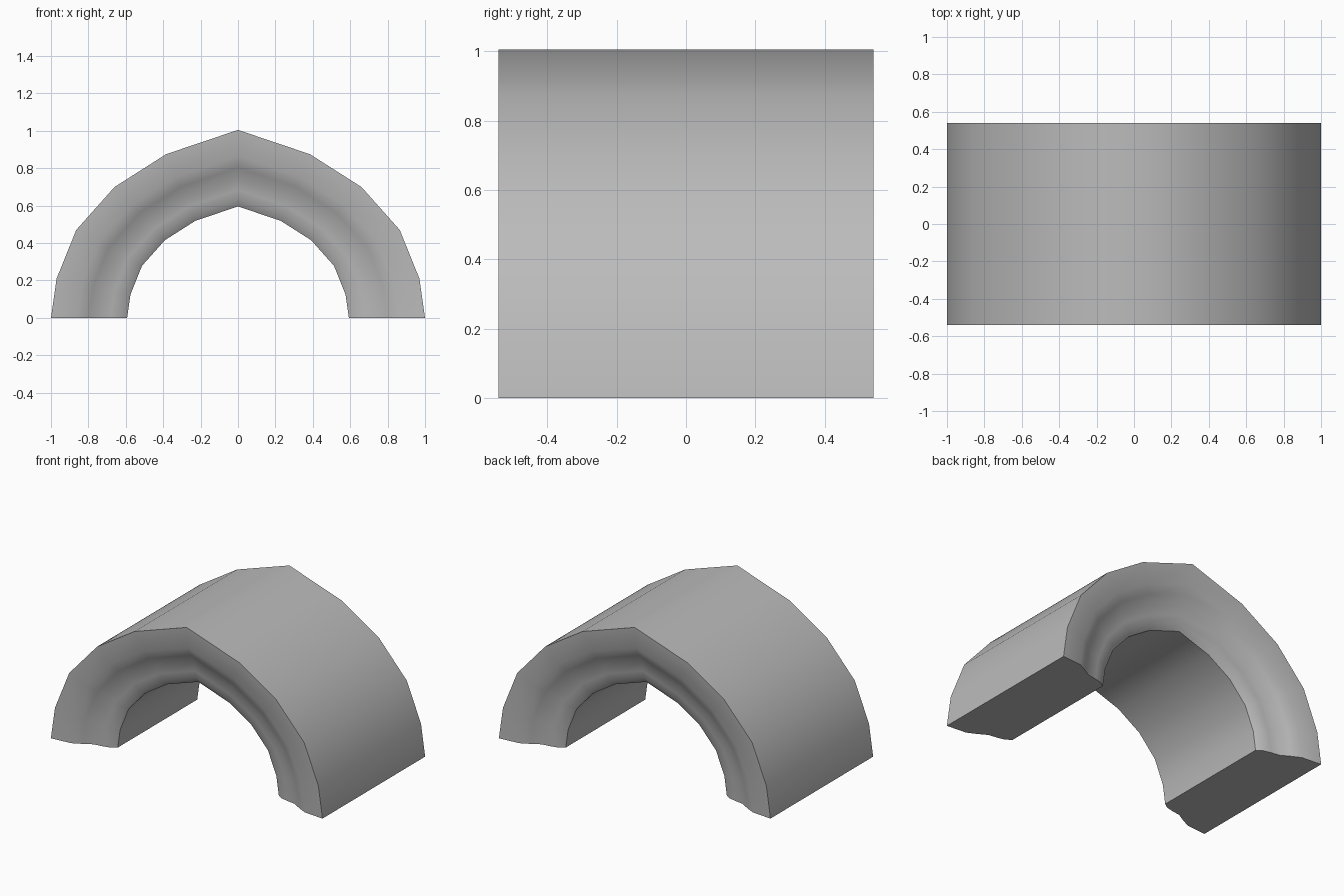
import bpy
import bmesh
from math import radians
from mathutils import Vector

if "Cube" in bpy.data.objects:
    bpy.data.objects.remove(bpy.data.objects["Cube"])

grey = bpy.data.materials.new("plain grey")
grey.use_nodes = True
colour = (0.5, 0.5, 0.5, 1)
grey.diffuse_color = colour
grey.node_tree.nodes["Principled BSDF"].inputs["Base Color"].default_value = colour

# Half of the faceted arch outline, from the foot to the crest (x, z)
outline = [(1, 0), (0.97, 0.21), (0.865, 0.47), (0.66, 0.70), (0.385, 0.875), (0, 1.005)]
path = outline + [(-x, z) for x, z in reversed(outline[:-1])]

# Moulded end face: fraction of the outer radius, and depth of the recess
moulding = [(1, 0), (0.86, 0.012), (0.80, 0.042), (0.74, 0.076),
            (0.68, 0.085), (0.63, 0.097), (0.593, 0.122)]
half_length = 0.54
section = [(r, d - half_length) for r, d in moulding]
section += [(r, half_length - d) for r, d in reversed(moulding)]

# Sweep the section over the arch
bm = bmesh.new()
rings = [[bm.verts.new(Vector((x * r, y, z * r))) for r, y in section] for x, z in path]
count = len(section)
for a, b in zip(rings, rings[1:]):
    for i in range(count):
        j = (i + 1) % count
        bm.faces.new((a[i], a[j], b[j], b[i]))

# Flat feet
bm.faces.new(rings[0])
bm.faces.new(rings[-1])
bmesh.ops.recalc_face_normals(bm, faces=bm.faces)

mesh = bpy.data.meshes.new("moulded_arch")
bm.to_mesh(mesh)
bm.free()
mesh.materials.append(grey)
arch = bpy.data.objects.new("moulded_arch", mesh)
bpy.context.collection.objects.link(arch)

# Smooth the curved surfaces, keep the rims sharp
bpy.ops.object.select_all(action='DESELECT')
arch.select_set(True)
bpy.context.view_layer.objects.active = arch
bpy.ops.object.shade_smooth_by_angle(angle=radians(42))
